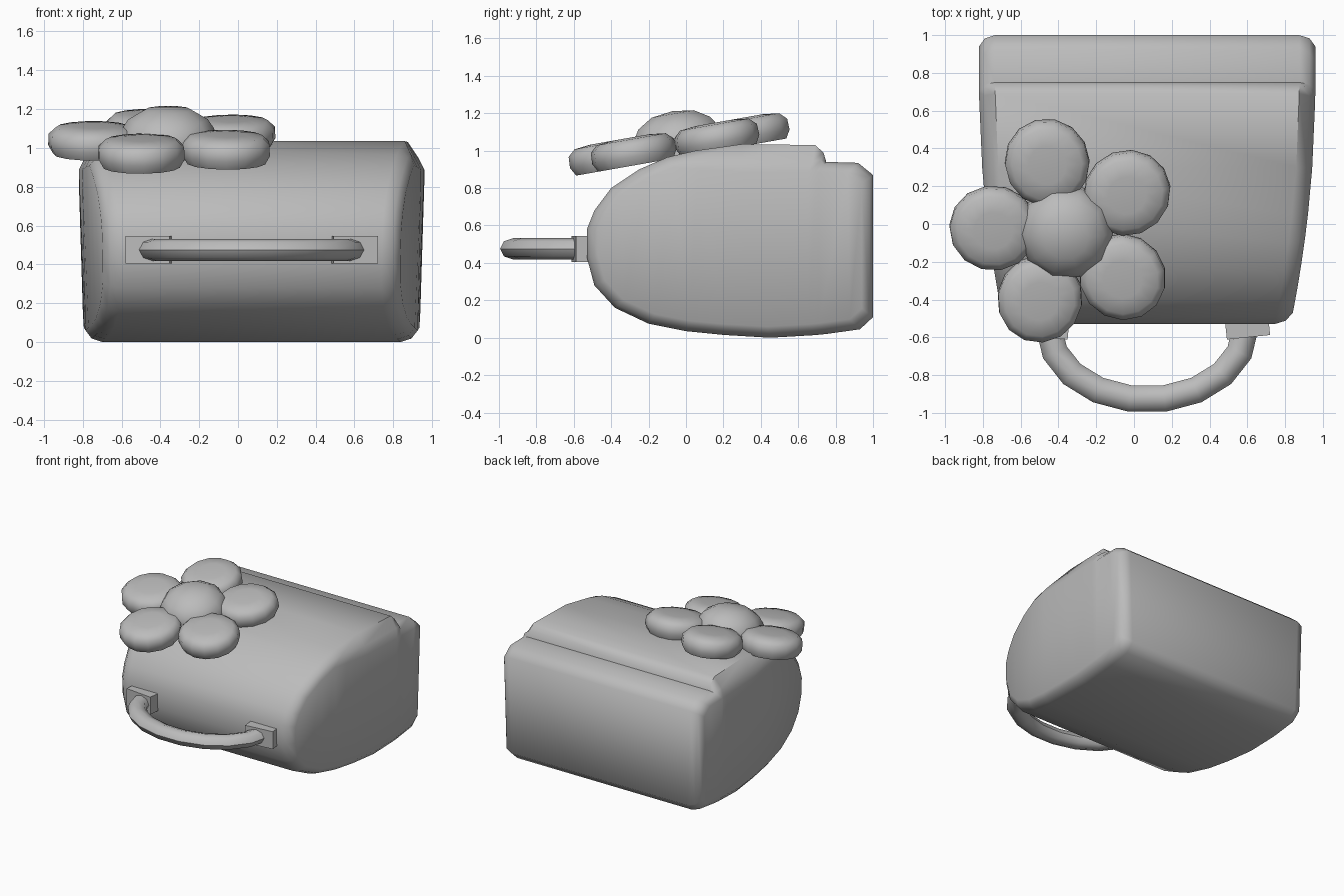
import bpy, bmesh, math
from mathutils import Matrix, Vector

if "Cube" in bpy.data.objects:
    bpy.data.objects.remove(bpy.data.objects["Cube"])

grey = bpy.data.materials.new("plain grey")
grey.diffuse_color = (0.5, 0.5, 0.5, 1)
grey.use_nodes = True
grey.node_tree.nodes["Principled BSDF"].inputs["Base Color"].default_value = grey.diffuse_color


def finish(bm, name, angle=35):
    bmesh.ops.recalc_face_normals(bm, faces=bm.faces)
    me = bpy.data.meshes.new(name)
    bm.to_mesh(me)
    bm.free()
    me.materials.append(grey)
    ob = bpy.data.objects.new(name, me)
    bpy.context.collection.objects.link(ob)
    bpy.ops.object.select_all(action='DESELECT')
    bpy.context.view_layer.objects.active = ob
    ob.select_set(True)
    bpy.ops.object.shade_smooth_by_angle(angle=math.radians(angle))
    return ob


def lathe(bm, rings, sides, matrix):
    """Closed solid of revolution from (radius, height) rings, pole on top."""
    loops = [[bm.verts.new(matrix @ Vector((r * math.cos(2 * math.pi * i / sides),
                                            r * math.sin(2 * math.pi * i / sides), z)))
              for i in range(sides)] for r, z in rings[:-1]]
    pole = bm.verts.new(matrix @ Vector((0, 0, rings[-1][1])))
    for a, b in zip(loops, loops[1:]):
        for i in range(sides):
            j = (i + 1) % sides
            bm.faces.new((a[i], a[j], b[j], b[i]))
    for i in range(sides):
        bm.faces.new((loops[-1][i], loops[-1][(i + 1) % sides], pole))
    bm.faces.new(loops[0][::-1])


# Body: side profile (y, z) lofted across x, with inset rings rounding the ends
CX = 0.07
top = [(1, .87), (.92, .935), (.75, .94), (.735, .99), (.69, 1.03), (.3, 1.035),
       (.05, 1.0), (-.1, .965), (-.25, .9), (-.4, .8), (-.49, .68), (-.53, .58)]
bottom = [(1, .11), (.93, .045), (.75, .02), (.72, .017), (.69, .014), (.45, 0),
          (.2, .015), (0, .035), (-.2, .075), (-.38, .16), (-.49, .28), (-.53, .43)]
profile = top + bottom[::-1]
N, H = len(profile), len(top)


def half_width(y, z):
    t = max(0, .75 - y) / 1.25
    return .89 - .125 * t * t - .06 * max(0, .5 - z)


def ring(bm, side, offset, inset, cap):
    verts = []
    for y, z in profile:
        # the raised lid fades out towards the ends
        z2 = min(z, cap) if y > .2 else min(z, cap + .12 * (.2 - y))
        sy = 1 - inset / .765
        sz = 1 - inset / .5
        py, pz = .235 + (y - .235) * sy, .5 + (z2 - .5) * sz
        verts.append(bm.verts.new((CX + side * (half_width(py, pz) - offset), py, pz)))
    return verts


bm = bmesh.new()
steps = [(.085, 0, 2), (.03, .018, .965), (0, .06, .94)]
rings = [ring(bm, -1, *s) for s in steps[::-1]] + [ring(bm, 1, *s) for s in steps]
for a, b in zip(rings, rings[1:]):
    for i in range(N):
        j = (i + 1) % N
        bm.faces.new((a[i], a[j], b[j], b[i]))
for r in (rings[0], rings[-1]):
    for i in range(H - 1):
        bm.faces.new((r[i], r[i + 1], r[N - 2 - i], r[N - 1 - i]))
finish(bm, "body", 50)

# Handle: half-ellipse tube with two mounting pads
bm = bmesh.new()
loops, SEG, SIDES = [], 9, 8
for k in range(SEG + 1):
    a = math.pi * k / SEG
    centre = Vector((CX - .52 * math.cos(a), -.55 - .38 * math.sin(a), .475))
    out = Vector((-.38 * math.cos(a), -.52 * math.sin(a), 0)).normalized()
    loops.append([bm.verts.new(centre + out * .07 * math.cos(2 * math.pi * s / SIDES)
                               + Vector((0, 0, .057 * math.sin(2 * math.pi * s / SIDES))))
                  for s in range(SIDES)])
for a, b in zip(loops, loops[1:]):
    for i in range(SIDES):
        j = (i + 1) % SIDES
        bm.faces.new((a[i], a[j], b[j], b[i]))
bm.faces.new(loops[0])
bm.faces.new(loops[-1][::-1])
finish(bm, "handle", 50)

for side, name in ((-1, "left_handle_pad"), (1, "right_handle_pad")):
    bm = bmesh.new()
    m = (Matrix.Translation((CX + side * .53, -.54, .475))
         @ Matrix.Rotation(side * math.radians(6), 4, 'Z') @ Matrix.Diagonal((.23, .12, .14, 1)))
    bmesh.ops.create_cube(bm, size=1, matrix=m)
    finish(bm, name)

# Flower: five petals around a domed centre, tilted to follow the lid
base = Matrix.Translation((-.36, -.03, .965)) @ Matrix.Rotation(math.radians(10), 4, 'X')
petal = [(.2, 0), (.225, .045), (.222, .105), (.185, .14), (.1, .15), (0, .15)]
for k in range(5):
    bm = bmesh.new()
    m = (base @ Matrix.Rotation(math.radians(33 + 72 * k), 4, 'Z')
         @ Matrix.Translation((.385, 0, 0)) @ Matrix.Diagonal((1.04, 1, 1, 1)))
    lathe(bm, petal, 14, m)
    finish(bm, "petal_%d" % (k + 1), 50)

bm = bmesh.new()
lathe(bm, [(.25, .01), (.25, .1), (.235, .14), (.205, .185), (.12, .235), (0, .25)], 10, base)
finish(bm, "flower_centre", 50)
